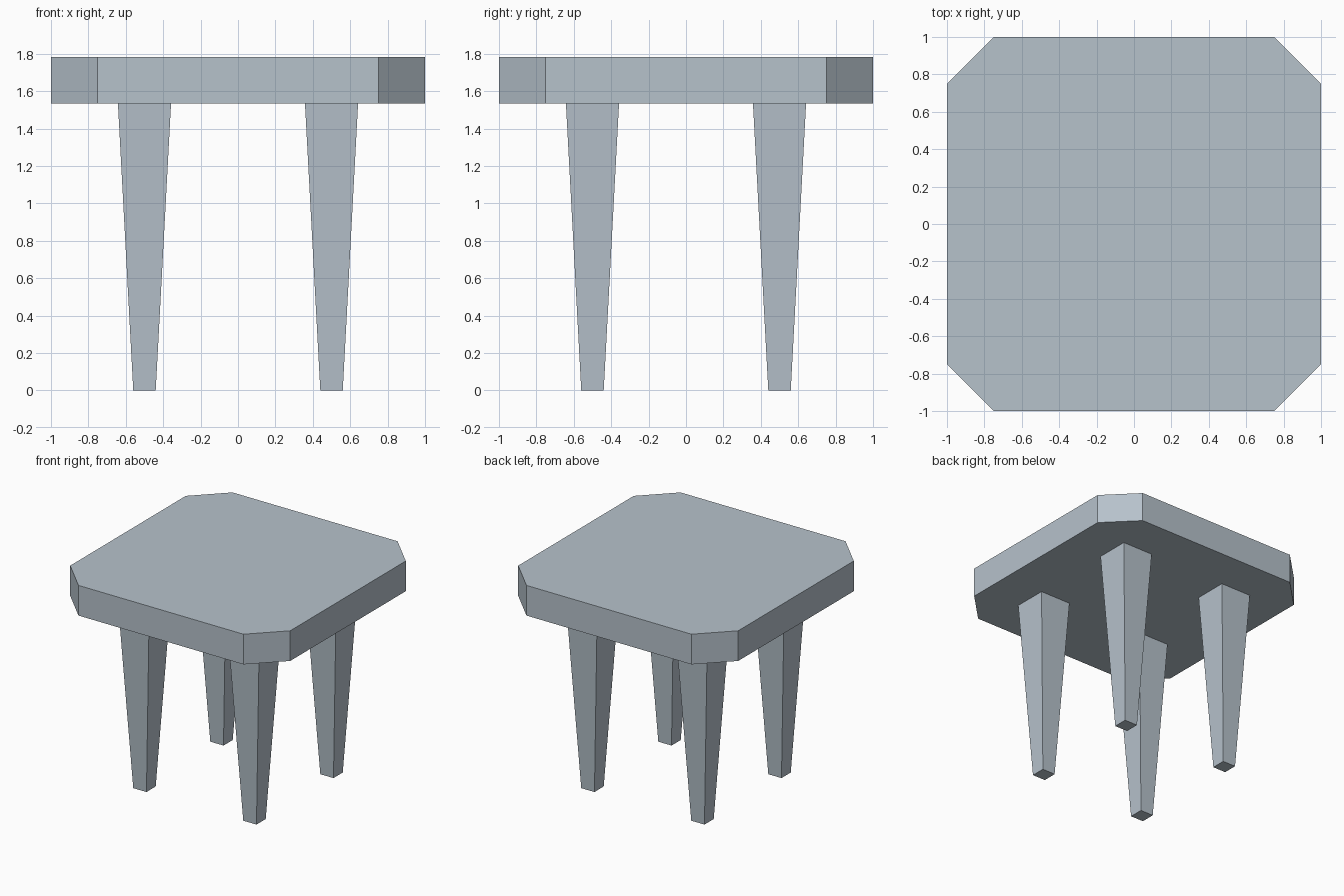
import bpy, bmesh

if "Cube" in bpy.data.objects:
    bpy.data.objects.remove(bpy.data.objects["Cube"])

mat = bpy.data.materials.new("pale blue grey")
mat.diffuse_color = (0.47, 0.54, 0.60, 1.0)
mat.use_nodes = True
mat.node_tree.nodes["Principled BSDF"].inputs["Base Color"].default_value = mat.diffuse_color

TOP_Z, UNDER_Z = 1.783, 1.535


def loft(name, lower, upper, z0, z1):
    """Solid between two matching outlines at heights z0 and z1."""
    bm = bmesh.new()
    a = [bm.verts.new((x, y, z0)) for x, y in lower]
    b = [bm.verts.new((x, y, z1)) for x, y in upper]
    n = len(a)
    bm.faces.new(a[::-1])
    bm.faces.new(b)
    for i in range(n):
        j = (i + 1) % n
        bm.faces.new((a[i], a[j], b[j], b[i]))
    mesh = bpy.data.meshes.new(name)
    bm.to_mesh(mesh)
    bm.free()
    mesh.materials.append(mat)
    obj = bpy.data.objects.new(name, mesh)
    bpy.context.collection.objects.link(obj)
    return obj


def square(cx, cy, h):
    return [(cx - h, cy - h), (cx + h, cy - h), (cx + h, cy + h), (cx - h, cy + h)]


# Table top: square with cut corners
c = 0.75
outline = [(-c, -1), (c, -1), (1, -c), (1, c), (c, 1), (-c, 1), (-1, c), (-1, -c)]
loft("table_top", outline, outline, UNDER_Z, TOP_Z)

# Four tapered square legs
for sy, row in ((-1, "front"), (1, "back")):
    for sx, side in ((-1, "left"), (1, "right")):
        x, y = 0.5 * sx, 0.5 * sy
        loft(f"{row}_{side}_leg", square(x, y, 0.06), square(x, y, 0.142), 0, UNDER_Z)
